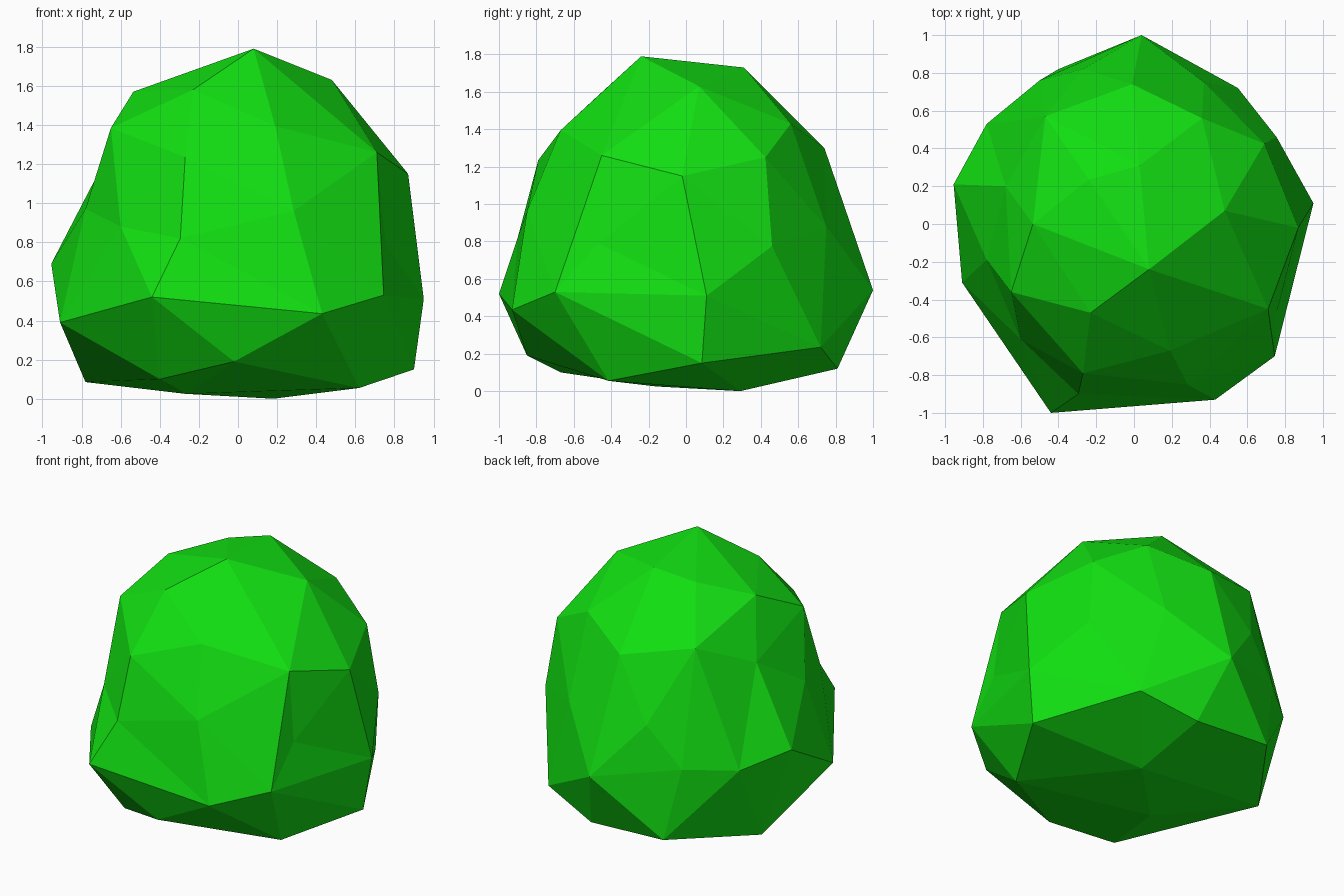
import bpy
import bmesh
from mathutils import Vector

default_cube = bpy.data.objects.get("Cube")
if default_cube:
    bpy.data.objects.remove(default_cube, do_unlink=True)

# Leaf colour
leaf_green = bpy.data.materials.new("leaf_green")
leaf_green.use_nodes = True
colour = (.006, .74, .006, 1)
leaf_green.diffuse_color = colour
shader = next(n for n in leaf_green.node_tree.nodes if n.type == 'BSDF_PRINCIPLED')
shader.inputs["Base Color"].default_value = colour
shader.inputs["Roughness"].default_value = .9

# Corner points of the foliage, in loose rings from the ground up
underside = [(.18, .29, 0), (-.27, -.16, .025), (.62, -.415, .055)]
base_ring = [(-.4, -.67, .1), (-.02, -.85, .19), (.9, .085, .15), (.55, .72, .235),
             (.16, .81, .12), (-.4, .82, .15), (-.78, .285, .085)]
skirt_ring = [(-.44, -1, .52), (.43, -.93, .435), (.745, -.7, .53), (.95, .11, .51),
              (.04, 1, .54), (-.5, .76, .64), (-.78, .53, .62), (-.955, .21, .69),
              (-.91, -.31, .39)]
waist_ring = [(-.295, -.9, .82), (.285, -.85, .96), (.755, -.47, .79), (.755, .46, .775),
              (.37, .75, .88), (-.27, .82, .91), (-.78, -.19, .97), (-.6, -.61, .88)]
shoulder_ring = [(-.27, -.79, 1.235), (.71, -.45, 1.26), (.87, -.02, 1.15),
                 (.69, .425, 1.25), (-.01, .74, 1.3), (-.68, .2, 1.22)]
upper_ring = [(.19, -.67, 1.395), (.36, .56, 1.43), (-.47, .57, 1.4), (-.65, -.36, 1.385)]
crown = [(-.23, -.47, 1.58), (.48, .07, 1.63), (-.535, 0, 1.57), (-.24, .235, 1.67),
         (.03, .31, 1.73), (.08, -.24, 1.79)]
rings = [underside, base_ring, skirt_ring, waist_ring, shoulder_ring, upper_ring, crown]

HEART = Vector((0, 0, .8))
ROUNDING = .4


def rounded(corner):
    """Move a corner towards a unit ball round the heart of the bush."""
    offset = corner - HEART
    return HEART + offset.normalized() * offset.length ** ROUNDING


def build_foliage(name, corner_rings, material):
    """Wrap a rounded ball of corners in triangles, then push each corner to its place."""
    bm = bmesh.new()
    targets = []
    for ring in corner_rings:
        for point in ring:
            corner = Vector(point)
            targets.append((bm.verts.new(rounded(corner)), corner))
    bmesh.ops.convex_hull(bm, input=bm.verts[:])
    for vert, corner in targets:
        vert.co = corner
    loose = [v for v in bm.verts if not v.link_faces]
    bmesh.ops.delete(bm, geom=loose, context='VERTS')
    bmesh.ops.recalc_face_normals(bm, faces=bm.faces[:])
    for face in bm.faces:
        face.smooth = False
    mesh = bpy.data.meshes.new(name)
    bm.to_mesh(mesh)
    bm.free()
    mesh.materials.append(material)
    obj = bpy.data.objects.new(name, mesh)
    bpy.context.scene.collection.objects.link(obj)
    return obj


build_foliage("bush_foliage", rings, leaf_green)
